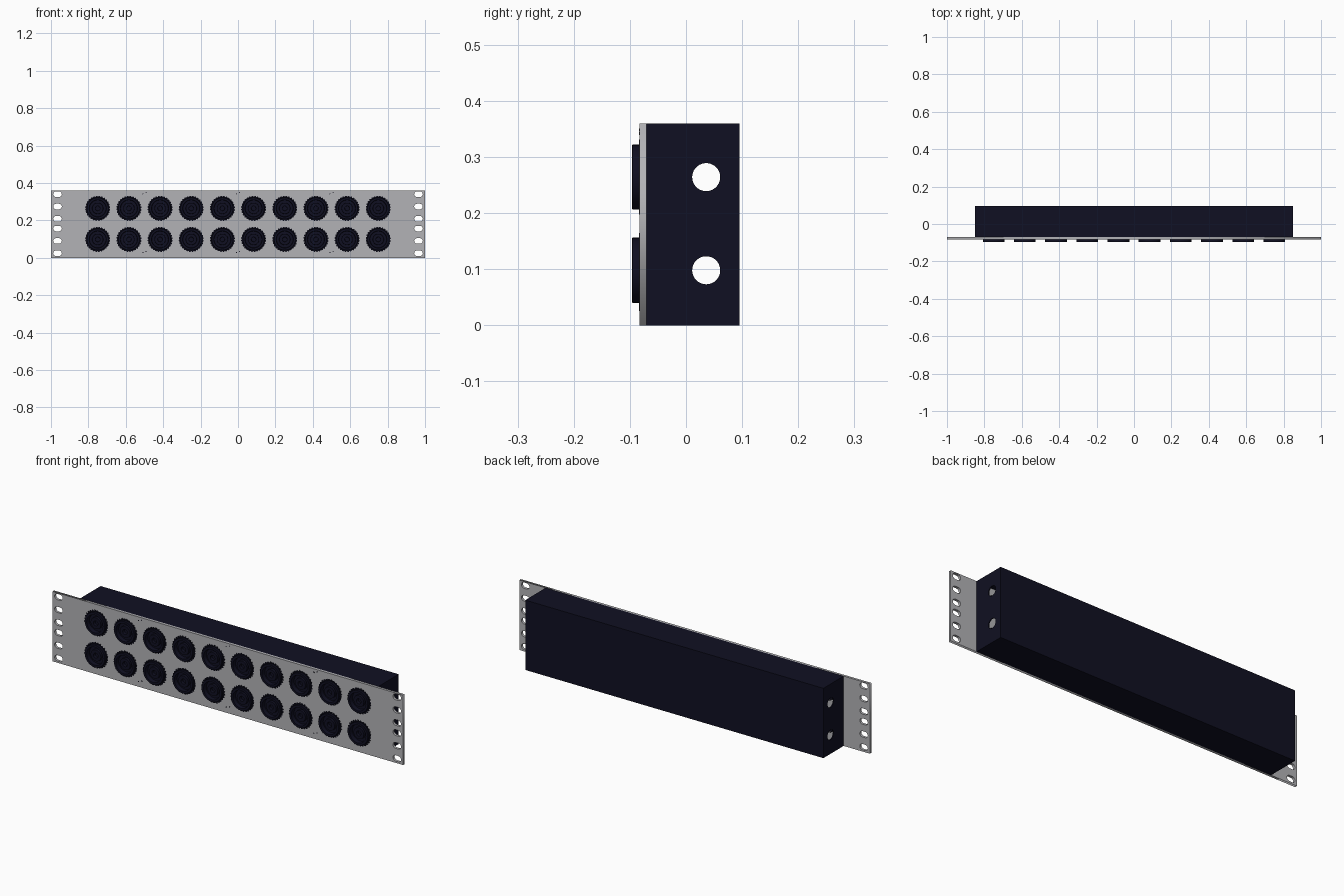
import bpy, bmesh
from math import cos, sin, pi
from mathutils import Matrix, Vector

if "Cube" in bpy.data.objects:
    bpy.data.objects.remove(bpy.data.objects["Cube"], do_unlink=True)


def material(name, rgb):
    m = bpy.data.materials.new(name)
    m.use_nodes = True
    m.diffuse_color = (*rgb, 1)
    m.node_tree.nodes["Principled BSDF"].inputs["Base Color"].default_value = (*rgb, 1)
    return m


GREY = material("panel grey", (0.45, 0.45, 0.47))
NAVY = material("dark navy", (0.005, 0.005, 0.016))
BLACK = material("socket black", (0.003, 0.003, 0.008))

HEIGHT = 0.36
FRONT, BACK_OF_PANEL, REAR = -0.083, -0.07, 0.095
SOCKETS = [(-0.75 + i * 1.5 / 9, z) for z in (0.098, 0.264) for i in range(10)]


def add_object(name, mesh, mat):
    obj = bpy.data.objects.new(name, mesh)
    bpy.context.collection.objects.link(obj)
    mesh.materials.clear()
    mesh.materials.append(mat)
    return obj


def ring(cx, cz, r, n=32):
    return [(cx + r * cos(2 * pi * i / n), cz + r * sin(2 * pi * i / n)) for i in range(n)]


def slot(cx, cz, half, r, n=8):
    """Rounded slot lying along x."""
    right = [(cx + half + r * cos(a), cz + r * sin(a)) for a in (pi * (i / n - 0.5) for i in range(n + 1))]
    return right + [(2 * cx - x, 2 * cz - z) for x, z in right]


def plate(name, loops, y0, y1, mat):
    """Flat plate in the xz plane; every loop after the first is a hole."""
    curve = bpy.data.curves.new(name, "CURVE")
    curve.dimensions = "2D"
    curve.fill_mode = "BOTH"
    curve.extrude = (y1 - y0) / 2
    for loop in loops:
        s = curve.splines.new("POLY")
        s.points.add(len(loop) - 1)
        for p, (x, z) in zip(s.points, loop):
            p.co = (x, z, 0, 1)
        s.use_cyclic_u = True
    temp = bpy.data.objects.new("temp", curve)
    bpy.context.collection.objects.link(temp)
    bpy.context.view_layer.update()
    mesh = bpy.data.meshes.new_from_object(temp.evaluated_get(bpy.context.evaluated_depsgraph_get()))
    bpy.data.objects.remove(temp, do_unlink=True)
    mesh.transform(Matrix.Translation((0, (y0 + y1) / 2, 0)) @ Matrix.Rotation(pi / 2, 4, "X"))
    mesh.name = name
    return add_object(name, mesh, mat)


def lathe(name, profile, mat, steps=40):
    """Spin (radius, y) points around the y axis."""
    bm = bmesh.new()
    verts = [bm.verts.new((r, y, 0)) for r, y in profile]
    edges = [bm.edges.new(pair) for pair in zip(verts, verts[1:])]
    bmesh.ops.spin(bm, geom=verts + edges, cent=(0, 0, 0), axis=(0, 1, 0), angle=2 * pi, steps=steps)
    bmesh.ops.remove_doubles(bm, verts=bm.verts, dist=0.0001)
    bmesh.ops.recalc_face_normals(bm, faces=bm.faces)
    mesh = bpy.data.meshes.new(name)
    bm.to_mesh(mesh)
    bm.free()
    return add_object(name, mesh, mat)


# Rack panel with mounting slots, socket openings and small screw holes
outline = [(-1, 0), (1, 0), (1, HEIGHT), (-1, HEIGHT)]
slots = [slot(side * 0.965, z, 0.008, 0.015) for side in (-1, 1)
         for z in (0.024, 0.09, 0.156, 0.208, 0.274, 0.34)]
openings = [ring(x, z, 0.054) for x, z in SOCKETS]
plate("rack_panel", [outline] + slots + openings, FRONT, BACK_OF_PANEL, GREY)

# Small screws along the top and bottom edges
for x in (-0.5, 0, 0.5):
    for z in (0.028, HEIGHT - 0.018):
        for dx, dz in ((-0.009, 0), (0.009, 0.006)):
            plate("panel_screw", [ring(x + dx, z + dz, 0.003, 10)], FRONT - 0.0008, FRONT, BLACK)

# Hollow enclosure, open towards the panel
bm = bmesh.new()
bmesh.ops.create_cube(bm, size=1)
bmesh.ops.scale(bm, vec=(1.7, REAR - BACK_OF_PANEL, HEIGHT), verts=bm.verts)
bmesh.ops.translate(bm, vec=(0, (REAR + BACK_OF_PANEL) / 2, HEIGHT / 2), verts=bm.verts)
bmesh.ops.delete(bm, geom=[f for f in bm.faces if f.normal.y < -0.5], context="FACES_ONLY")
mesh = bpy.data.meshes.new("enclosure")
bm.to_mesh(mesh)
bm.free()
enclosure = add_object("enclosure", mesh, NAVY)
shell = enclosure.modifiers.new("shell", "SOLIDIFY")
shell.thickness = 0.008
shell.offset = -1

# Cable holes through both ends of the enclosure
bm = bmesh.new()
for z in (0.098, 0.264):
    bmesh.ops.create_cone(bm, cap_ends=True, segments=40, radius1=0.025, radius2=0.025, depth=2,
                          matrix=Matrix.Translation((0, 0.036, z)) @ Matrix.Rotation(pi / 2, 4, "Y"))
mesh = bpy.data.meshes.new("cable_hole_cutter")
bm.to_mesh(mesh)
bm.free()
cutter = add_object("cable_hole_cutter", mesh, NAVY)
cutter.hide_render = True
cut = enclosure.modifiers.new("cable_holes", "BOOLEAN")
cut.object = cutter
cut.solver = "EXACT"
bpy.context.view_layer.update()
enclosure.data = bpy.data.meshes.new_from_object(
    enclosure.evaluated_get(bpy.context.evaluated_depsgraph_get()))
enclosure.modifiers.clear()
bpy.data.objects.remove(cutter, do_unlink=True)

# Round sockets: raised collar, recess and a core with a central bore
collar = lathe("socket", [(0.052, -0.06), (0.058, FRONT), (0.058, -0.095), (0.057, -0.096),
                          (0.046, -0.096), (0.044, -0.076), (0.03, -0.076), (0.029, -0.088),
                          (0.013, -0.088), (0.012, -0.074), (0, -0.074)], NAVY)
for p in collar.data.polygons:
    p.use_smooth = False
bpy.ops.object.select_all(action="DESELECT")
collar.select_set(True)
bpy.context.view_layer.objects.active = collar
bpy.ops.object.shade_smooth_by_angle(angle=0.6)

# Toothed flange lying flat on the panel around each collar
teeth = 28
toothed = [(r * cos(a), r * sin(a)) for i in range(teeth) for r, a in
           ((0.063, 2 * pi * i / teeth), (0.067, 2 * pi * (i + 0.25) / teeth),
            (0.067, 2 * pi * (i + 0.6) / teeth), (0.063, 2 * pi * (i + 0.85) / teeth))]
flange = plate("socket_flange", [toothed, ring(0, 0, 0.056)], FRONT - 0.001, FRONT, BLACK)

for i, (x, z) in enumerate(SOCKETS):
    for part in (collar, flange):
        obj = part if i == 0 else part.copy()
        if i:
            bpy.context.collection.objects.link(obj)
        obj.location = Vector((x, 0, z))
